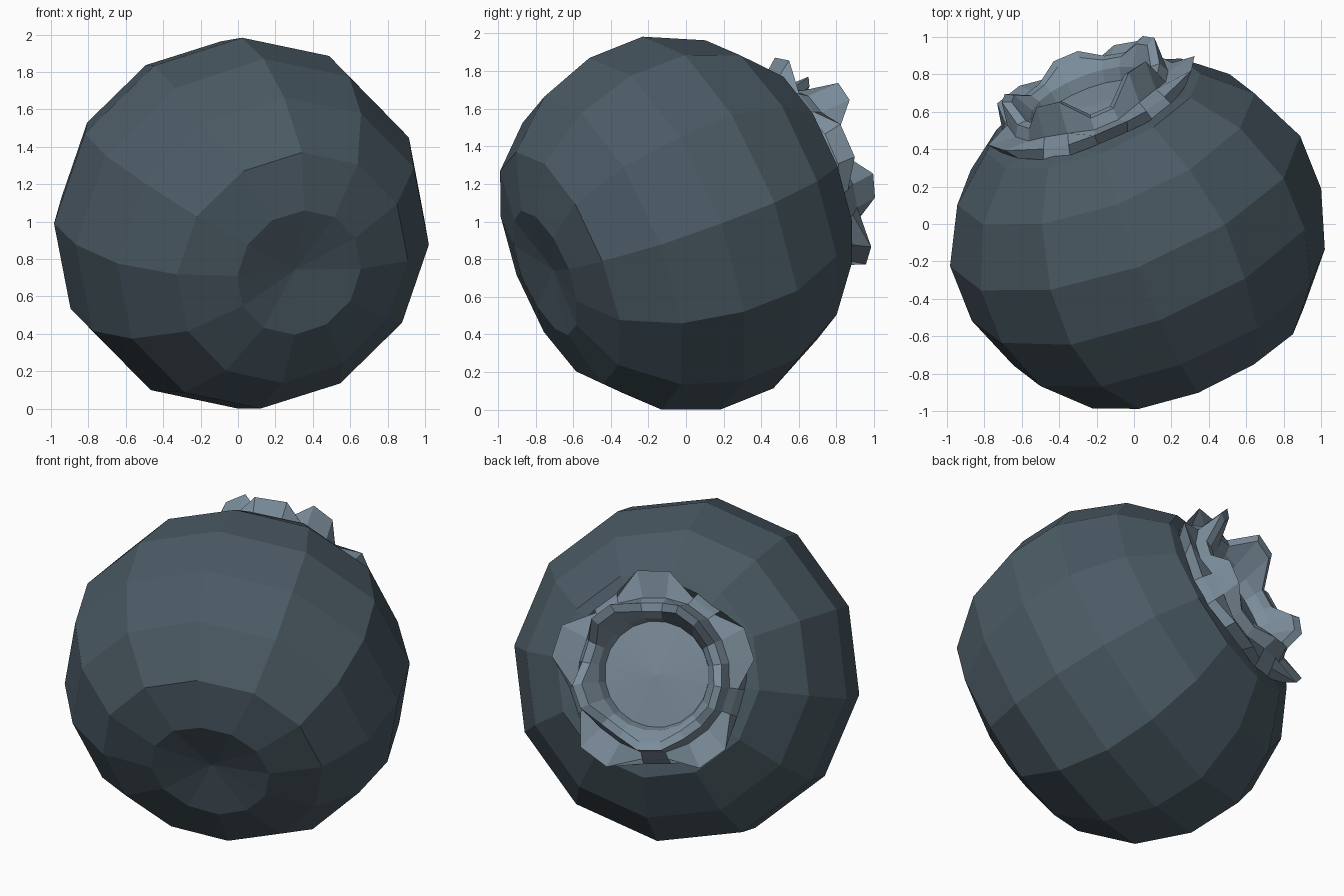
import bpy, bmesh, math, random
from mathutils import Vector

if "Cube" in bpy.data.objects:
    bpy.data.objects.remove(bpy.data.objects["Cube"])

random.seed(4)
AXIS = Vector((-0.345, 0.87, 0.35)).normalized()   # stem dimple -> crown
UP = (Vector((0, 0, 1)) - AXIS * AXIS.z).normalized()
SIDE = AXIS.cross(UP)
CENTRE = Vector((0, 0, 1))
BEND = Vector((0.04, 0, 0.04))                     # both ends lean slightly up


def point(t, r, a):
    return CENTRE + AXIS * t + BEND * t * t + (UP * math.cos(a) + SIDE * math.sin(a)) * r


def lathe(name, sides, rings, pole, color, phase, jitter=0.0):
    """Ring-by-ring loft; each ring is a function (index, angle) -> (t, r)."""
    bm = bmesh.new()
    loops = []
    for ring in rings:
        loop = []
        for k in range(sides):
            a = 2 * math.pi * k / sides + phase
            t, r = ring(k, a)
            a += random.uniform(-jitter, jitter)
            loop.append(bm.verts.new(point(t + random.uniform(-jitter, jitter), r, a)))
        loops.append(loop)
    tip = bm.verts.new(point(pole, 0, 0))
    for k in range(sides):
        n = (k + 1) % sides
        bm.faces.new((tip, loops[0][k], loops[0][n]))
        for p, q in zip(loops, loops[1:]):
            bm.faces.new((p[k], q[k], q[n], p[n]))
    bmesh.ops.recalc_face_normals(bm, faces=bm.faces)
    me = bpy.data.meshes.new(name)
    bm.to_mesh(me)
    bm.free()
    ob = bpy.data.objects.new(name, me)
    bpy.context.collection.objects.link(ob)
    mat = bpy.data.materials.new(name + "_color")
    mat.diffuse_color = color
    mat.use_nodes = True
    mat.node_tree.nodes["Principled BSDF"].inputs["Base Color"].default_value = mat.diffuse_color
    me.materials.append(mat)
    return ob


def plain(t, r):
    return lambda k, a: (t, r)


def lobed(flare, upright):
    """Pairs of points alternate between flared sepals and upright lobes."""
    def ring(k, a):
        t, r = flare if k % 4 in (0, 3) else upright
        return t + 0.05 * math.cos(a) * (t > 0.86), r
    return ring


# berry body, from the dimpled stem end to the opening below the crown
body = [(-0.86, 0.355), (-0.77, 0.66), (-0.51, 0.89), (-0.19, 1.0),
        (0.14, 1.0), (0.46, 0.85), (0.68, 0.61), (0.71, 0.46)]
lathe("berry_body", 12, [plain(*p) for p in body], -0.81,
      (0.07, 0.103, 0.128, 1), -0.06, 0.006)

# crown: sunken floor, jagged upright rim, flared sepals lying outside it
crown = [plain(0.71, 0.31),
         plain(0.78, 0.33),
         lobed((0.82, 0.37), (0.91, 0.40)),
         lobed((0.82, 0.42), (0.93, 0.45)),
         lobed((0.76, 0.45), (0.79, 0.46)),
         lobed((0.79, 0.61), (0.74, 0.50)),
         lobed((0.71, 0.55), (0.69, 0.53))]
lathe("crown", 20, crown, 0.73, (0.2, 0.27, 0.33, 1), 0.24)
